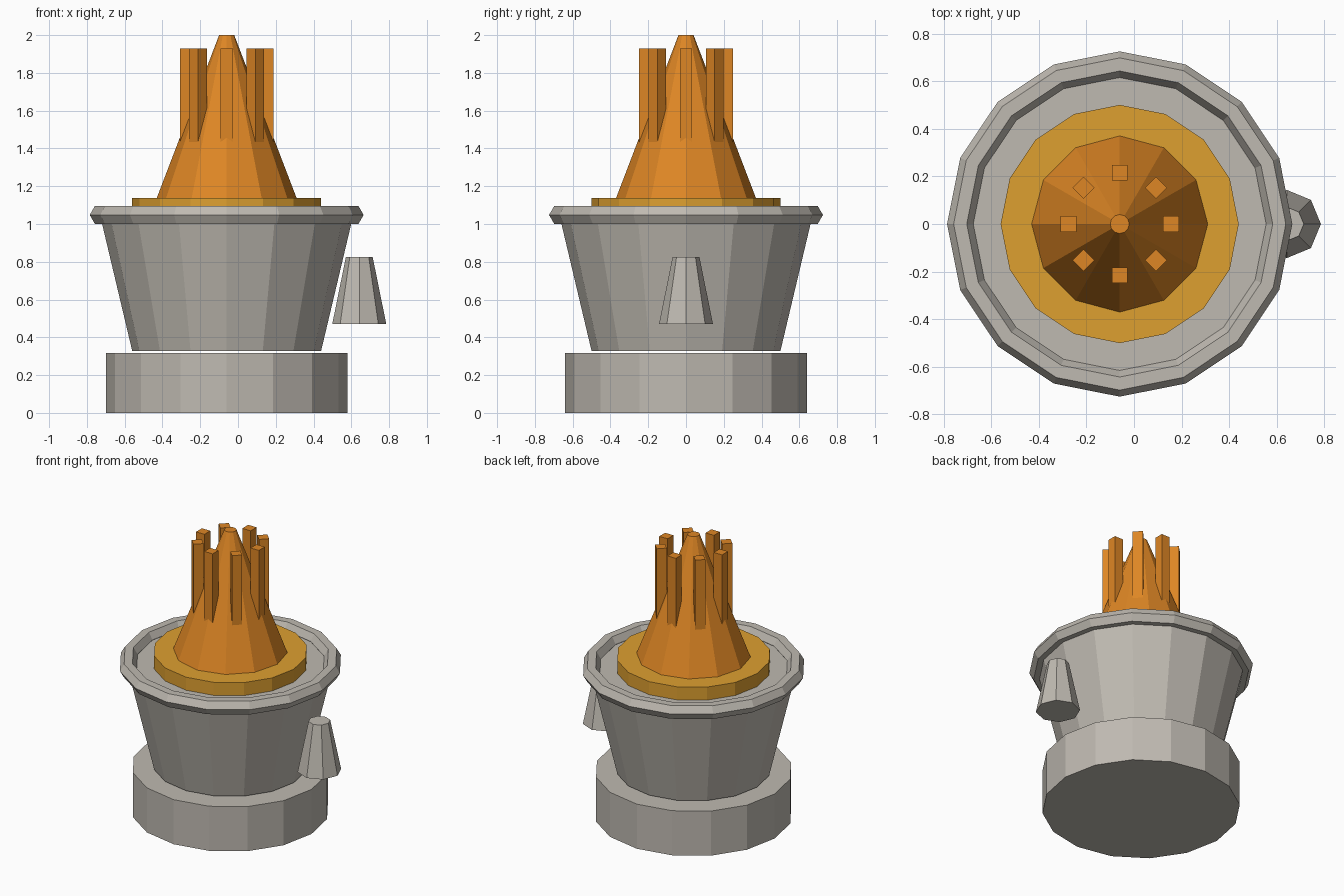
import bpy
import math
from mathutils import Matrix

cube = bpy.data.objects.get("Cube")
if cube:
    bpy.data.objects.remove(cube, do_unlink=True)

AXIS_X = -0.06  # the vessel's centre line


def material(name, color):
    mat = bpy.data.materials.new(name)
    mat.use_nodes = True
    rgba = (*color, 1)
    mat.diffuse_color = rgba
    mat.node_tree.nodes["Principled BSDF"].inputs["Base Color"].default_value = rgba
    return mat


stone = material("pale stone", (0.52, 0.49, 0.44))
amber = material("amber", (0.73, 0.35, 0.03))
orange = material("flame orange", (0.73, 0.24, 0.018))


def finish(name, mat):
    obj = bpy.context.object
    obj.name = name
    obj.data.materials.append(mat)
    return obj


def frustum(name, mat, sides, r_low, r_high, z_low, z_high, x=AXIS_X):
    """Flat-sided tapered drum with a corner on each axis."""
    bpy.ops.mesh.primitive_cone_add(
        vertices=sides, radius1=r_low, radius2=r_high, depth=z_high - z_low,
        location=(x, 0, (z_low + z_high) / 2))
    return finish(name, mat)


# Stone vessel
frustum("base", stone, 16, 0.64, 0.64, 0, 0.318)
frustum("bowl", stone, 16, 0.50, 0.67, 0.328, 1.045)
bpy.ops.mesh.primitive_torus_add(
    major_segments=16, minor_segments=6, major_radius=0.67,
    minor_radius=0.055, location=(AXIS_X, 0, 1.048))
rim = finish("rim", stone)
rim.data.shade_flat()

# Small tapered side lug
frustum("side_lug", stone, 8, 0.143, 0.071, 0.47, 0.825, x=0.642)

# Glowing bed and central spire
frustum("ember_bed", amber, 16, 0.50, 0.50, 1.04, 1.138)
frustum("spire", orange, 12, 0.37, 0.04, 1.138, 2.0)

# Ring of square posts, each facing outward
for i in range(8):
    bpy.ops.mesh.primitive_cube_add(size=1)
    post = finish(f"post_{i + 1}", orange)
    turn = Matrix.Rotation(i * math.tau / 8, 4, "Z")
    post.matrix_world = (Matrix.Translation((AXIS_X, 0, 1.68)) @ turn
                         @ Matrix.Translation((0.215, 0, 0))
                         @ Matrix.Diagonal((0.066, 0.066, 0.5, 1)))
